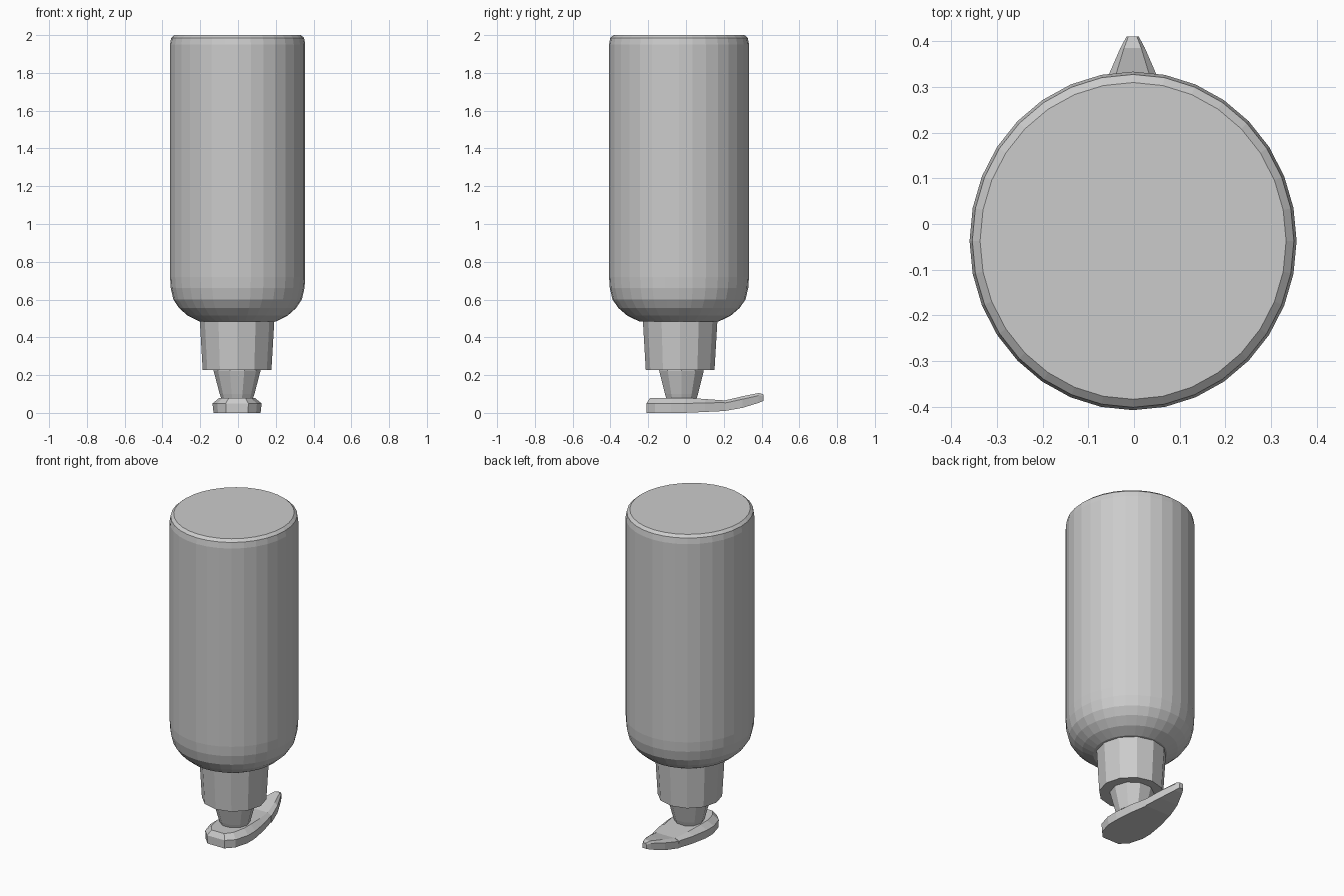
import bpy
import math

if "Cube" in bpy.data.objects:
    bpy.data.objects.remove(bpy.data.objects["Cube"])


def make_object(name, verts, faces):
    mesh = bpy.data.meshes.new(name)
    mesh.from_pydata(verts, [], faces)
    mesh.update()
    obj = bpy.data.objects.new(name, mesh)
    bpy.context.collection.objects.link(obj)
    return obj


def loft(name, rings):
    """Skin equal-length rings, ordered counter-clockwise about the loft axis."""
    n = len(rings[0])
    verts = [v for ring in rings for v in ring]
    faces = [tuple(reversed(range(n))),
             tuple(range(len(verts) - n, len(verts)))]
    for k in range(len(rings) - 1):
        for i in range(n):
            a, b = k * n + i, k * n + (i + 1) % n
            faces.append((a, b, b + n, a + n))
    return make_object(name, verts, faces)


def turned(name, profile, sides, cx, cy, stretch=1.0):
    """Faceted turned part from (radius, z) pairs, stretched along y."""
    angles = [2 * math.pi * i / sides for i in range(sides)]
    return loft(name, [[(cx + r * math.cos(a), cy + r * stretch * math.sin(a), z)
                        for a in angles] for r, z in profile])


# Bottle body, rounded shoulder below and small bevel at the top
turned("bottle_body",
       [(0.205, 0.485), (0.265, 0.515), (0.31, 0.555), (0.34, 0.60),
        (0.354, 0.66), (0.358, 0.72), (0.358, 1.95), (0.352, 1.985),
        (0.335, 2.0)], 32, -0.002, -0.037, 1.035)

# Screw collar and pump stem
turned("collar", [(0.182, 0.228), (0.197, 0.484)], 12, -0.005, -0.031)
turned("pump_stem", [(0.082, 0.07), (0.092, 0.10), (0.124, 0.222), (0.124, 0.235)],
       10, -0.005, -0.024)

# Pump head: half outline (half width, y), mirrored, with a chamfered top
half = [(0.06, -0.21), (0.105, -0.165), (0.13, -0.08), (0.13, -0.01),
        (0.115, 0.10), (0.09, 0.205)]


def outline(scale, shift, z_front, z_back):
    right = []
    for w, y in half:
        t = (y + 0.21) / 0.415
        right.append((w * scale, y + shift * (1 - t),
                      z_front + (z_back - z_front) * max(0, (t - 0.5) * 2)))
    left = [(-x, y, z) for x, y, z in reversed(right)]
    return [(x - 0.005, y, z) for x, y, z in right + left]


loft("pump_head", [outline(0.96, 0.0, 0.0, 0.01), outline(1.0, 0.0, 0.05, 0.055),
                   outline(0.72, 0.02, 0.08, 0.066)])

# Nozzle: tapering sections (y, half width, bottom z, top z) swept upwards
sections = [(0.205, 0.09, 0.01, 0.066), (0.30, 0.064, 0.027, 0.088),
            (0.385, 0.027, 0.053, 0.105), (0.411, 0.013, 0.064, 0.098)]
loft("nozzle", [[(-w - 0.003, y, lo), (-w - 0.003, y, lo + 0.75 * (hi - lo)),
                 (-0.7 * w - 0.003, y, hi), (0.7 * w - 0.003, y, hi),
                 (w - 0.003, y, lo + 0.75 * (hi - lo)), (w - 0.003, y, lo)][::-1]
                for y, w, lo, hi in sections])
